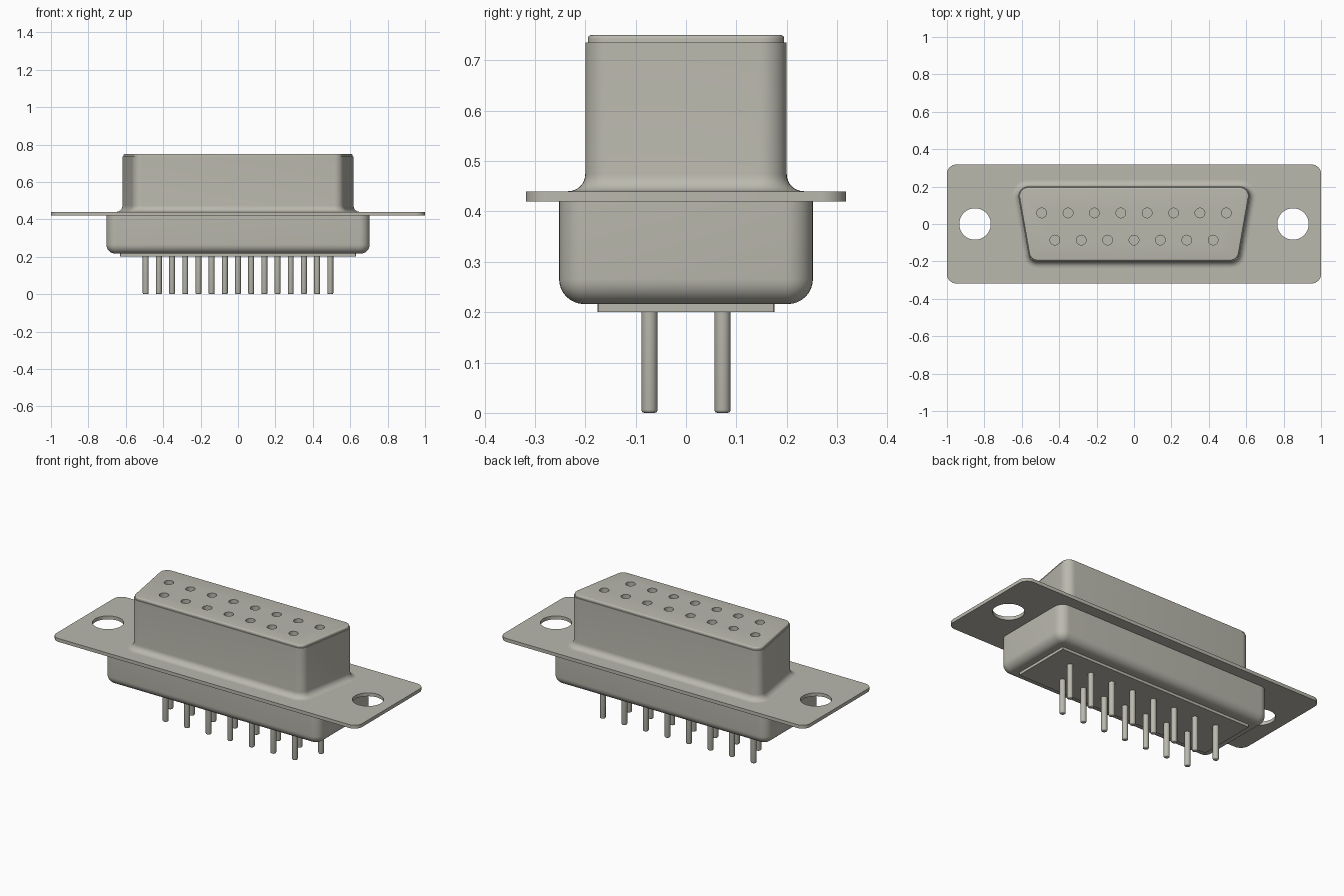
import bpy
import math
from mathutils import Vector

if "Cube" in bpy.data.objects:
    bpy.data.objects.remove(bpy.data.objects["Cube"], do_unlink=True)

# One warm grey for the whole connector
COLOR = (0.49, 0.48, 0.42, 1)
grey = bpy.data.materials.new("warm grey metal")
grey.use_nodes = True
grey.diffuse_color = COLOR
bsdf = grey.node_tree.nodes["Principled BSDF"]
bsdf.inputs["Base Color"].default_value = COLOR
bsdf.inputs["Roughness"].default_value = 0.5


def rounded(corners, radius, steps=8):
    """Counter-clockwise rounded polygon, returned as a function of its offset."""
    pts = [Vector(c) for c in corners]

    def outline(offset):
        loop = []
        for i, p in enumerate(pts):
            a = (p - pts[i - 1]).normalized()
            b = (pts[(i + 1) % len(pts)] - p).normalized()
            turn = math.atan2(a.x * b.y - a.y * b.x, a.dot(b))
            na, nb = Vector((a.y, -a.x)), Vector((b.y, -b.x))
            centre = p - (na + nb) * radius / (1 + na.dot(nb))
            start = math.atan2(na.y, na.x)
            for k in range(steps + 1):
                t = start + turn * k / steps
                loop.append(centre + (radius + offset) * Vector((math.cos(t), math.sin(t))))
        return loop
    return outline


def disc(x, y, radius, steps=24):
    def outline(offset):
        return [Vector((x + (radius + offset) * math.cos(math.tau * k / steps),
                        y + (radius + offset) * math.sin(math.tau * k / steps)))
                for k in range(steps)]
    return outline


def box(x, y):
    return [(-x, -y), (x, -y), (x, y), (-x, y)]


def loft(name, outlines, profile):
    """Stack each outline along (offset, z) steps, from bottom to top, and cap it."""
    verts, faces = [], []
    for outline in outlines:
        base = len(verts)
        for offset, z in profile:
            verts += [(p.x, p.y, z) for p in outline(offset)]
        n = (len(verts) - base) // len(profile)
        for r in range(len(profile) - 1):
            for k in range(n):
                a, b = base + r * n + k, base + r * n + (k + 1) % n
                faces.append((a, b, b + n, a + n))
        faces.append(tuple(reversed(range(base, base + n))))
        faces.append(tuple(range(len(verts) - n, len(verts))))
    mesh = bpy.data.meshes.new(name)
    mesh.from_pydata(verts, [], faces)
    mesh.materials.append(grey)
    obj = bpy.data.objects.new(name, mesh)
    bpy.context.collection.objects.link(obj)
    return obj


def select(obj):
    bpy.ops.object.select_all(action='DESELECT')
    obj.select_set(True)
    bpy.context.view_layer.objects.active = obj


def cut(obj, cutter):
    mod = obj.modifiers.new("holes", 'BOOLEAN')
    mod.operation = 'DIFFERENCE'
    mod.solver = 'EXACT'
    mod.object = cutter
    select(obj)
    bpy.ops.object.modifier_apply(modifier=mod.name)
    bpy.data.objects.remove(cutter, do_unlink=True)


def smooth(obj):
    select(obj)
    bpy.ops.object.shade_smooth_by_angle(angle=math.radians(35))


def arc(offset, z, radius, start, end, steps=8):
    """Quarter-round profile steps around a centre."""
    return [(offset + radius * math.cos(math.radians(start + (end - start) * k / steps)),
             z + radius * math.sin(math.radians(start + (end - start) * k / steps)))
            for k in range(steps + 1)]


# Mounting flange with two screw holes
flange = loft("mounting_flange", [rounded(box(1, 0.318), 0.05)], [(0, 0.42), (0, 0.44)])
cut(flange, loft("screw_hole_cutter", [disc(s * 0.85, 0, 0.084, 48) for s in (-1, 1)],
                 [(0, 0.3), (0, 0.6)]))

# Tapered front shell, flared into the flange
taper = rounded([(-0.557, -0.2), (0.557, -0.2), (0.627, 0.2), (-0.627, 0.2)], 0.05)
flare = arc(0.034, 0.474, 0.034, 270, 180)
shell = loft("tapered_shell", [taper], [(0.034, 0.43)] + flare + [(0, 0.735)])

# Contact face with two staggered rows of sockets
face = loft("socket_face", [taper],
            [(-0.005, 0.6)] + arc(-0.012, 0.743, 0.007, 0, 90, 4))
PITCH = 0.141
rows = [(8, 0.0725), (7, -0.0725)]
grid = [((i - (n - 1) / 2) * PITCH, y) for n, y in rows for i in range(n)]
sockets = [disc(x, y - 0.0135, 0.026) for x, y in grid]
for target in (face, shell):
    cut(target, loft("socket_cutter", sockets, [(0, 0.65), (0, 0.8)]))

# Rear body with a rounded lower edge, and its pin plate
body = loft("rear_body", [rounded(box(0.704, 0.252), 0.055)],
            arc(-0.05, 0.266, 0.05, -90, 0) + [(0, 0.425)])
plate = loft("pin_plate", [rounded(box(0.63, 0.176), 0.002, 1)], [(0, 0.2), (0, 0.23)])

# Solder pins
pins = loft("contact_pins", [disc(x, y, 0.016, 20) for x, y in grid],
            arc(-0.006, 0.006, 0.006, -90, 0, 3) + [(0, 0.21)])

for part in (flange, shell, face, body, plate, pins):
    smooth(part)
